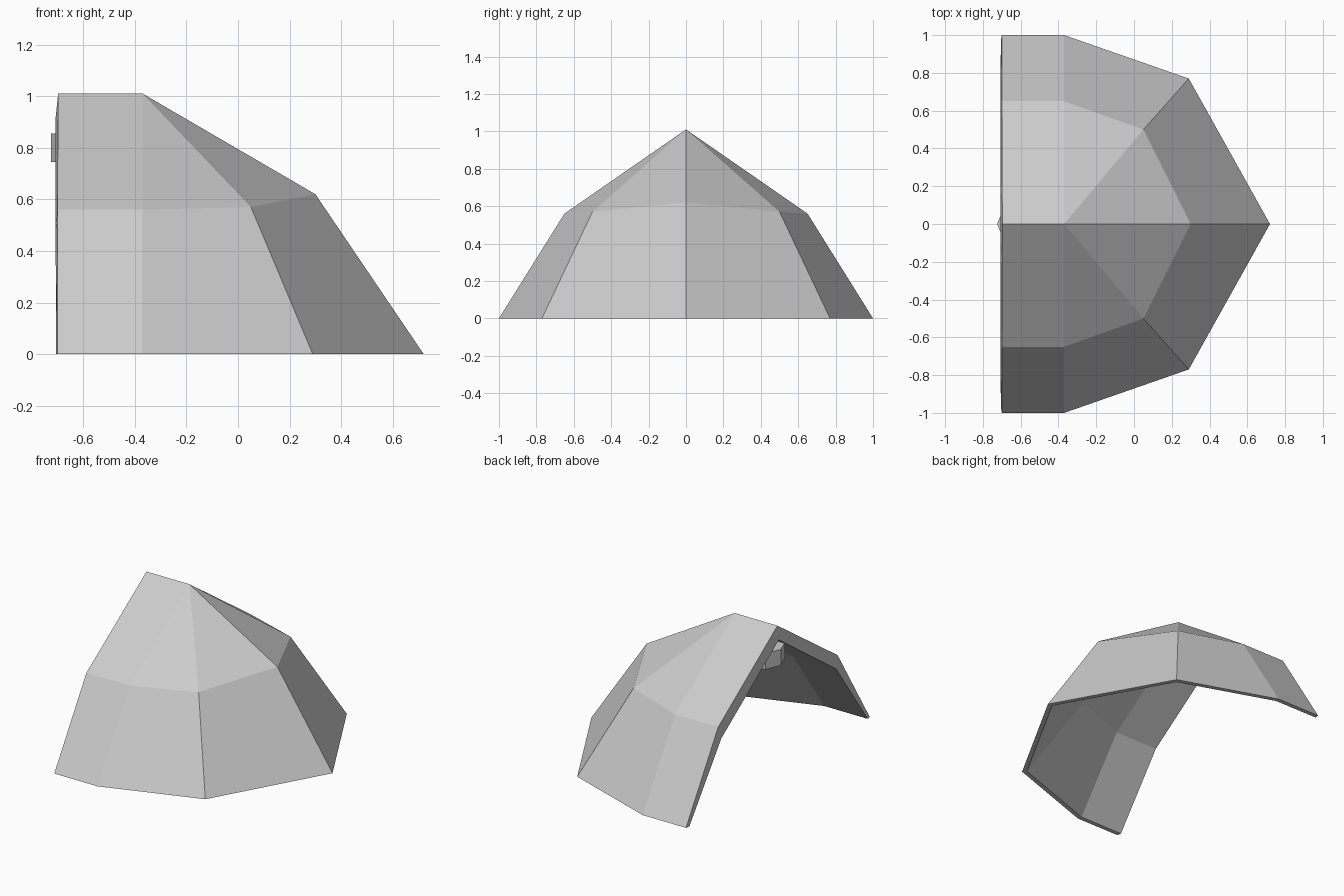
import bpy, bmesh

if "Cube" in bpy.data.objects:
    bpy.data.objects.remove(bpy.data.objects["Cube"])

# Half profiles (y >= 0): ground line, shoulder line, ridge; open end first
outer = [
    [(-.70, 1, 0), (-.37, 1, 0), (.29, .77, 0), (.72, 0, 0)],
    [(-.70, .65, .56), (-.37, .65, .56), (.05, .50, .57), (.30, 0, .62)],
    [(-.697, 0, 1.01), (-.37, 0, 1.01)],
]
inner = [
    [(-.705, .97, 0), (-.375, .97, 0), (.27, .745, 0), (.685, 0, 0)],
    [(-.707, .625, .475), (-.38, .625, .475), (.02, .475, .485), (.26, 0, .53)],
    [(-.707, 0, .915), (-.38, 0, .915)],
]

bm = bmesh.new()


def add_skin(rows):
    base, mid, ridge = [[bm.verts.new(p) for p in row] for row in rows]
    for i in range(3):
        bm.faces.new((base[i], mid[i], mid[i + 1], base[i + 1]))
    bm.faces.new((mid[0], ridge[0], ridge[1], mid[1]))
    for i in (1, 2):
        bm.faces.new((mid[i], ridge[1], mid[i + 1]))
    # Free border that joins the two skins
    return [ridge[0], mid[0]] + base


rim_a, rim_b = add_skin(outer), add_skin(inner)
for i in range(len(rim_a) - 1):
    bm.faces.new((rim_a[i], rim_a[i + 1], rim_b[i + 1], rim_b[i]))

# Mirror the half shell across the ridge
geom = bm.verts[:] + bm.edges[:] + bm.faces[:]
bmesh.ops.mirror(bm, geom=geom, axis='Y', merge_dist=0.0005)
bmesh.ops.remove_doubles(bm, verts=bm.verts, dist=0.0005)
bmesh.ops.recalc_face_normals(bm, faces=bm.faces)
mesh = bpy.data.meshes.new("shelter_shell")
bm.to_mesh(mesh)
bm.free()
bpy.context.collection.objects.link(bpy.data.objects.new("shelter_shell", mesh))

# Eight-sided lamp under the ridge at the open end
bpy.ops.mesh.primitive_cylinder_add(vertices=8, radius=.15, depth=.11,
                                    location=(-.575, 0, .80))
bpy.context.object.name = "ceiling_lamp"
